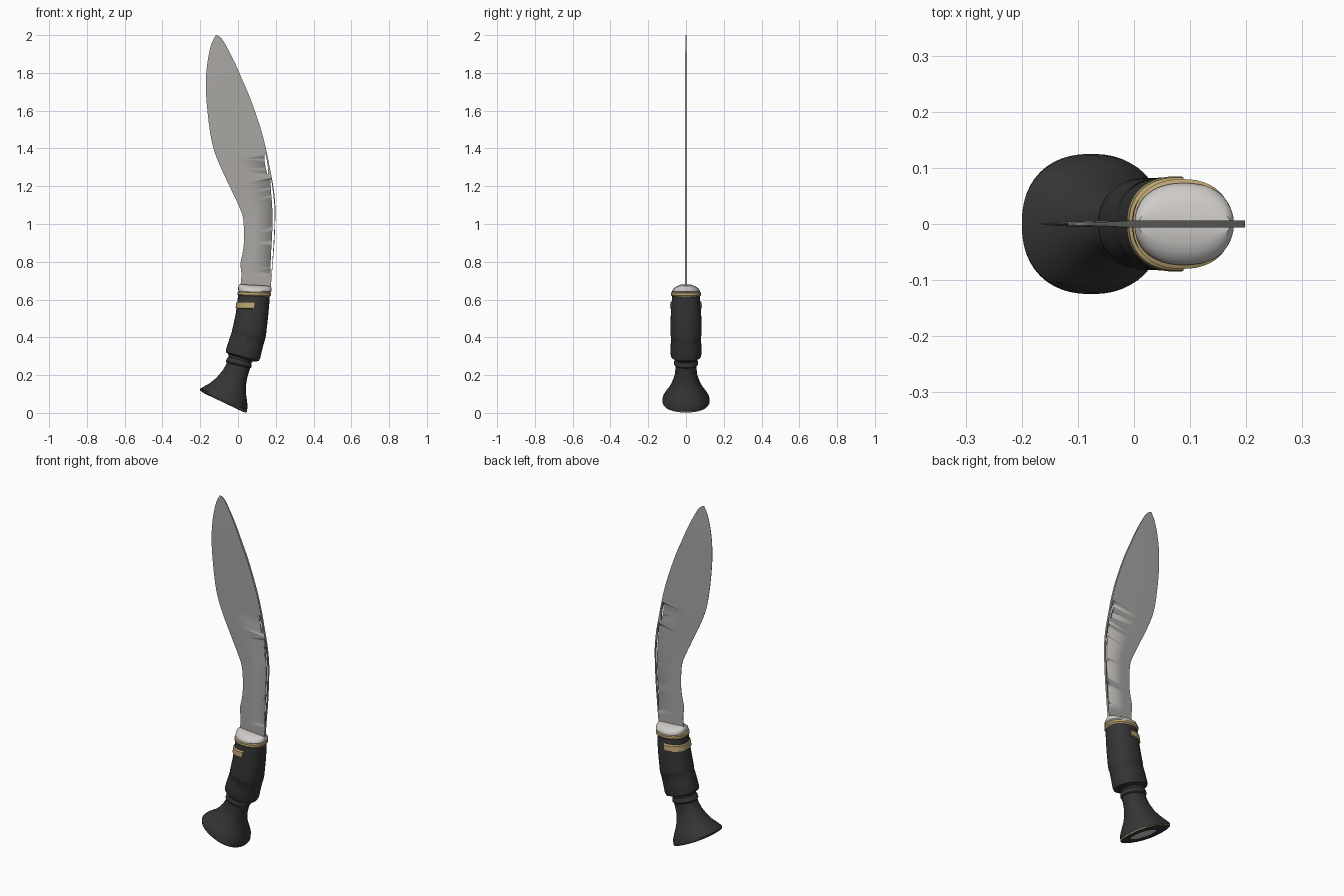
import bpy, bmesh, math
from mathutils import Vector

if "Cube" in bpy.data.objects:
    bpy.data.objects.remove(bpy.data.objects["Cube"])


def material(name, rgb):
    m = bpy.data.materials.new(name)
    m.diffuse_color = (*rgb, 1)
    m.use_nodes = True
    m.node_tree.nodes["Principled BSDF"].inputs["Base Color"].default_value = m.diffuse_color
    return m


STEEL = material("blade steel", (0.40, 0.385, 0.37))
SILVER = material("polished silver", (0.62, 0.60, 0.58))
BRASS = material("aged brass", (0.50, 0.37, 0.17))
BLACK = material("black horn", (0.035, 0.035, 0.035))


def make(name, verts, faces, mats, idx=None, angle=35):
    me = bpy.data.meshes.new(name)
    me.from_pydata(verts, [], faces)
    for m in mats:
        me.materials.append(m)
    if idx:
        for p, i in zip(me.polygons, idx):
            p.material_index = i
    bm = bmesh.new()
    bm.from_mesh(me)
    bmesh.ops.recalc_face_normals(bm, faces=bm.faces)
    bm.to_mesh(me)
    bm.free()
    for p in me.polygons:
        p.use_smooth = True
    me.set_sharp_from_angle(angle=math.radians(angle))
    ob = bpy.data.objects.new(name, me)
    bpy.context.collection.objects.link(ob)
    return ob


def skin(rings, bands=None):
    """Join equal closed rings into a capped tube."""
    n = len(rings[0])
    verts = [v for r in rings for v in r]
    faces, idx = [], []
    for k in range(len(rings) - 1):
        for i in range(n):
            j = (i + 1) % n
            faces.append((k * n + i, k * n + j, (k + 1) * n + j, (k + 1) * n + i))
            idx.append(bands[k] if bands else 0)
    last = (len(rings) - 1) * n
    faces += [tuple(range(n)), tuple(range(last, last + n))]
    idx += [bands[0], bands[-1]] if bands else [0, 0]
    return verts, faces, idx


def oval(lx, lz, rx, rz, hy, a0=0.0, a1=360.0, n=48):
    """Oval ring spanning a left and a right point in the front view."""
    c = Vector(((lx + rx) / 2, 0, (lz + rz) / 2))
    u = Vector((rx, 0, rz)) - c
    ring = []
    for i in range(n):
        t = math.radians(a0 + (a1 - a0) * i / (n if a1 - a0 == 360 else n - 1))
        p = lambda v: math.copysign(abs(v) ** 0.88, v)
        ring.append(c + u * p(math.cos(t)) + Vector((0, hy * p(math.sin(t)), 0)))
    return ring


def smooth_rows(rows, steps=4):
    """Catmull-Rom interpolation of tuples."""
    out = []
    for k in range(len(rows) - 1):
        a, b, c, d = (Vector(rows[min(max(k + o, 0), len(rows) - 1)]) for o in (-1, 0, 1, 2))
        for s in range(steps):
            t = s / steps
            out.append(0.5 * (2 * b + (c - a) * t + (2 * a - 5 * b + 4 * c - d) * t * t
                              + (3 * b - a - 3 * c + d) * t ** 3))
    return out + [Vector(rows[-1])]


# Blade: cutting edge point and spine point at each station
stations = [(.010, .65, .172, .65), (.018, .73, .179, .73), (.013, .79, .184, .79),
            (.025, .85, .189, .85), (.032, .92, .194, .93), (.027, 1.03, .198, 1.05),
            (.005, 1.095, .196, 1.12), (-.035, 1.18, .187, 1.20), (-.087, 1.29, .168, 1.30),
            (-.125, 1.385, .148, 1.40), (-.147, 1.48, .117, 1.515), (-.163, 1.61, .065, 1.665),
            (-.17, 1.72, .02, 1.77), (-.166, 1.82, -.015, 1.85), (-.152, 1.91, -.05, 1.92),
            (-.136, 1.965, -.085, 1.98), (-.117, 2.0, -.112, 2.0)]
rings = []
for ex, ez, sx, sz in smooth_rows(stations):
    e, s = Vector((ex, 0, ez)), Vector((sx, 0, sz))
    h = 0.006 if ez < 1.8 else 0.006 - 0.02 * (ez - 1.8)
    m = e.lerp(s, 0.35)
    off = Vector((0, h, 0))
    rings.append([e - off * 0.15, m - off * 0.8, s - off, s + off, m + off * 0.8, e + off * 0.15])
blade = make("blade", *skin(rings)[:2], [STEEL])


# Two narrow slots beside the spine
def slot(name, rows):
    rs = []
    for x, z, w in smooth_rows(rows):
        rs.append([(x - w, -.05, z), (x + w, -.05, z), (x + w, .05, z), (x - w, .05, z)])
    ob = make(name, *skin(rs)[:2], [STEEL])
    ob.hide_render = True
    mod = blade.modifiers.new(name, 'BOOLEAN')
    mod.operation, mod.solver, mod.object = 'DIFFERENCE', 'EXACT', ob
    return ob


cutters = [slot("upper_slot_cutter", [(.143, 1.37, .002), (.146, 1.34, .006), (.152, 1.30, .006), (.157, 1.265, .002)]),
           slot("lower_slot_cutter", [(.173, 1.24, .002), (.180, 1.17, .005), (.188, 1.07, .006),
                                      (.186, .95, .005), (.179, .83, .005), (.174, .73, .002)])]
bpy.context.view_layer.update()
cut = bpy.data.meshes.new_from_object(blade.evaluated_get(bpy.context.evaluated_depsgraph_get()))
blade.modifiers.clear()
blade.data = cut
for c in cutters:
    bpy.data.objects.remove(c)

# Grip: tilted ovals, base to top (0 black, 1 brass, 2 silver)
grip = [(-.125, .080, .000, .018, .055, 2), (-.128, .083, .003, .017, .060, 0),
        (-.178, .103, .030, .004, .108, 0), (-.196, .115, .044, .002, .122, 1),
        (-.200, .120, .047, .006, .125, 0), (-.200, .128, .051, .035, .123, 0),
        (-.175, .143, .047, .070, .108, 0), (-.148, .158, .042, .105, .090, 0),
        (-.115, .185, .041, .140, .073, 0), (-.085, .220, .048, .180, .060, 0),
        (-.066, .250, .056, .212, .056, 0), (-.060, .265, .064, .236, .057, 0),
        (-.064, .275, .070, .240, .063, 0), (-.058, .290, .071, .255, .063, 0),
        (-.050, .297, .070, .264, .058, 0), (-.052, .312, .078, .272, .060, 0),
        (-.064, .322, .110, .274, .078, 0), (-.062, .340, .117, .288, .082, 0),
        (-.048, .385, .128, .335, .081, 0), (-.032, .432, .141, .382, .079, 0),
        (-.031, .438, .143, .388, .083, 0), (-.026, .460, .148, .410, .083, 0),
        (-.013, .520, .158, .495, .081, 0), (-.004, .580, .165, .570, .077, 0),
        (.000, .622, .168, .618, .073, 0)]
v, f, i = skin([oval(*g[:5]) for g in grip], [g[5] for g in grip[:-1]])
make("grip", v, f, [BLACK, BRASS, SILVER], i)

# Collar: brass rim below a silver cap
collar = [(.004, .618, .168, .614, .072, 0), (-.002, .626, .174, .622, .080, 0),
          (-.002, .640, .174, .634, .080, 0), (.005, .643, .170, .638, .073, 1),
          (.001, .650, .177, .643, .073, 1), (.001, .664, .178, .655, .066, 1),
          (.003, .674, .176, .664, .050, 1), (.008, .681, .172, .672, .030, 1)]
v, f, i = skin([oval(*g[:5]) for g in collar], [g[5] for g in collar[:-1]])
make("collar", v, f, [BRASS, SILVER], i)

# Brass plaque wrapped around the edge side of the grip
plaque = [(-.004, .550, .160, .550, .078), (-.013, .555, .164, .553, .085),
          (-.009, .585, .168, .583, .083), (.002, .592, .164, .590, .075)]
make("grip_plaque", *skin([oval(*g, 86, 274, 28) for g in plaque])[:2], [BRASS])
